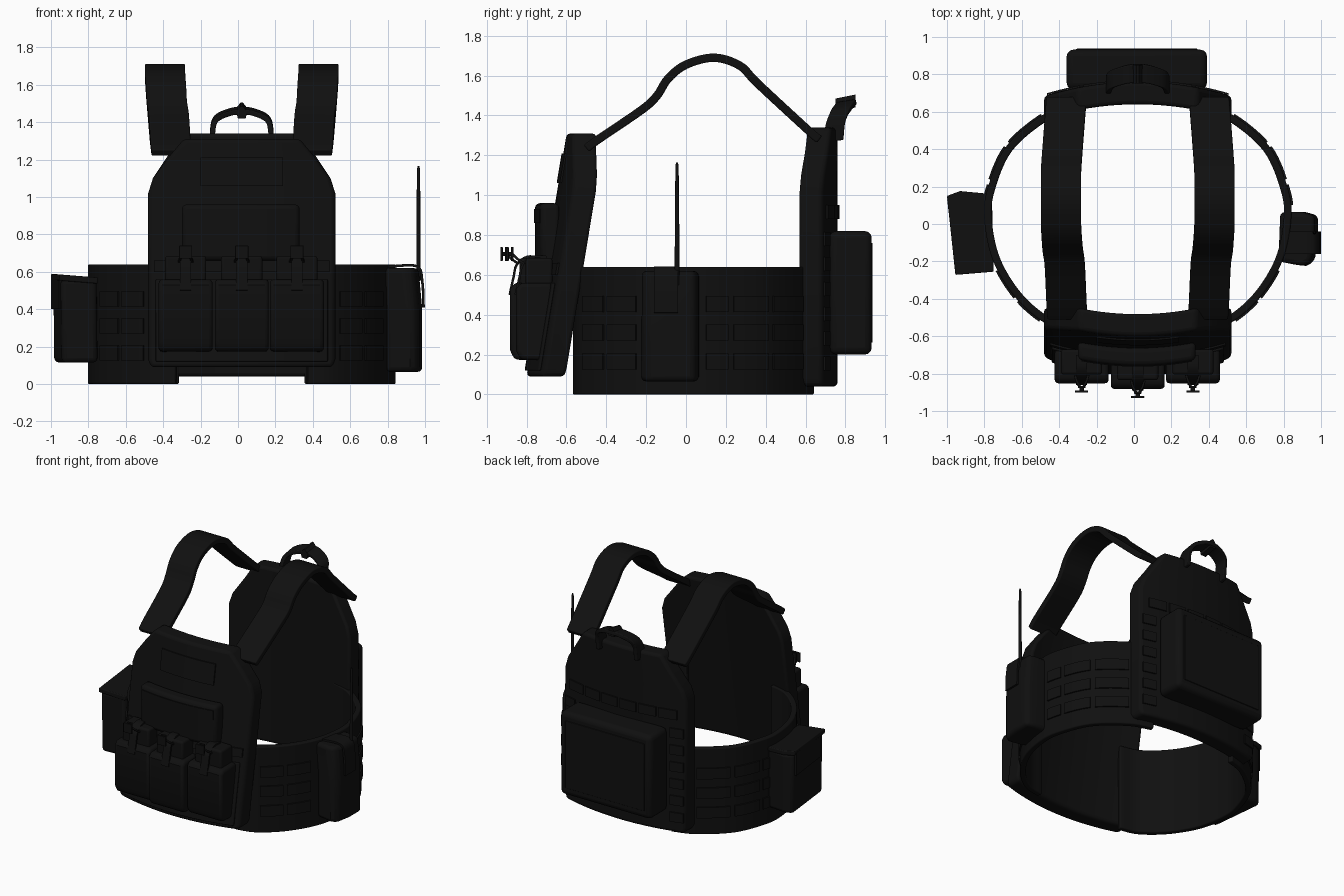
import bpy, bmesh, math
from mathutils import Vector as V

if "Cube" in bpy.data.objects:
    bpy.data.objects.remove(bpy.data.objects["Cube"])

CX = 0.02                                   # symmetry axis of the vest
black = bpy.data.materials.new("black fabric")
black.diffuse_color = (0.005, 0.005, 0.005, 1)
black.use_nodes = True
black.node_tree.nodes["Principled BSDF"].inputs["Base Color"].default_value = black.diffuse_color


def loft(name, rings, bevel=0.0, angle=35):
    """Skin equal-sized rings of points, cap both ends, round the edges."""
    bm = bmesh.new()
    vs = [[bm.verts.new(p) for p in r] for r in rings]
    n = len(vs[0])
    for a, b in zip(vs, vs[1:]):
        for i in range(n):
            bm.faces.new((a[i], a[(i + 1) % n], b[(i + 1) % n], b[i]))
    bm.faces.new(vs[0])
    bm.faces.new(vs[-1])
    bmesh.ops.recalc_face_normals(bm, faces=bm.faces)
    me = bpy.data.meshes.new(name)
    bm.to_mesh(me)
    bm.free()
    me.materials.append(black)
    ob = bpy.data.objects.new(name, me)
    bpy.context.collection.objects.link(ob)
    if bevel:
        m = ob.modifiers.new("round", 'BEVEL')
        m.width, m.segments, m.limit_method = bevel, 3, 'ANGLE'
        m.angle_limit = math.radians(40)
    bpy.ops.object.select_all(action='DESELECT')
    ob.select_set(True)
    bpy.context.view_layer.objects.active = ob
    bpy.ops.object.shade_smooth_by_angle(angle=math.radians(angle))
    return ob


def box(name, x0, x1, y0, y1, z0, z1, bevel):
    q = [(x0, y0), (x1, y0), (x1, y1), (x0, y1)]
    return loft(name, [[(x, y, z) for x, y in q] for z in (z0, z1)], bevel)


def smooth_path(pts, n=6):
    """Catmull-Rom curve through the points."""
    p = [V(a) for a in pts]
    p = [2 * p[0] - p[1]] + p + [2 * p[-1] - p[-2]]
    out = []
    for a, b, c, d in zip(p, p[1:], p[2:], p[3:]):
        for k in range(n):
            t = k / n
            out.append(0.5 * (2 * b + (c - a) * t + (2 * a - 5 * b + 4 * c - d) * t * t
                              + (3 * b - a - 3 * c + d) * t ** 3))
    return out + [p[-2]]


def ribbon(name, path, across, width, thick, bevel=0.0):
    """Flat band along a path; across is the direction of its width."""
    w = V(across).normalized() * width / 2
    rings = []
    for i, p in enumerate(path):
        t = path[min(i + 1, len(path) - 1)] - path[max(i - 1, 0)]
        nrm = t.cross(w).normalized() * thick / 2
        rings.append([p - w - nrm, p + w - nrm, p + w + nrm, p - w + nrm])
    return loft(name, rings, bevel)


def sheet(name, rows, surf, thick, bevel=0.0, nx=14):
    """Curved slab: rows are (z, x0, x1), surf gives y, thick is signed along y."""
    rings = []
    for z, x0, x1 in rows:
        xs = [x0 + (x1 - x0) * i / nx for i in range(nx + 1)]
        rings.append([(x, surf(x, z), z) for x in xs]
                     + [(x, surf(x, z) + thick, z) for x in reversed(xs)])
    return loft(name, rings, bevel)


def front_y(x, z):
    return -0.80 + 0.165 * (z - 0.09) + 0.08 * ((x - CX) / 0.5) ** 2


def back_y(x, z):
    return 0.76 - 0.075 * ((x - CX) / 0.5) ** 2


def rows(profile):
    return [(z, CX - h, CX + h) for z, h in profile]


def mirrored(pts, s):
    return [(CX + s * (p[0]), *p[1:]) for p in pts]


# plate bags
sheet("front_panel", rows([(0.09, 0.485), (0.13, 0.5), (0.6, 0.5), (1.02, 0.5), (1.10, 0.475),
                           (1.22, 0.385), (1.31, 0.31)]), front_y, 0.12, 0.02)
sheet("back_panel", rows([(0.04, 0.485), (0.08, 0.5), (0.6, 0.5), (1.02, 0.5), (1.10, 0.475),
                          (1.22, 0.395), (1.34, 0.32)]), back_y, -0.12, 0.02)

# front panel details
sheet("chest_pouch", [(z, -0.30, 0.33) for z in (0.66, 0.96)],
      lambda x, z: front_y(x, 0.8) + 0.02, -0.095, 0.025)
sheet("chest_pouch_flap", [(z, -0.28, 0.31) for z in (0.86, 0.93)],
      lambda x, z: front_y(x, 0.8) - 0.07, -0.01)
sheet("name_patch", [(z, -0.20, 0.24) for z in (1.06, 1.21)], front_y, -0.009)
sheet("front_webbing", [(z, -0.45, 0.49) for z in (0.60, 0.66)], front_y, -0.01)
sheet("pouch_backing", [(z, -0.44, 0.48) for z in (0.12, 0.56)], front_y, -0.015, 0.006)

# magazine pouches with inserts and pull tabs
for i, (x, dy) in enumerate([(-0.28, 0.03), (0.02, 0.0), (0.315, 0.03)]):
    prof = [(-0.70, 0.17), (-0.86, 0.175), (-0.882, 0.22), (-0.882, 0.53), (-0.86, 0.56), (-0.70, 0.56)]
    loft(f"magazine_pouch_{i}", [[(x + s, y + dy, z) for y, z in prof] for s in (-0.144, 0.144)], 0.02)
    box(f"magazine_{i}", x - 0.11, x + 0.11, -0.835 + dy, -0.70 + dy, 0.5, 0.685, 0.015)
    strap = smooth_path([(x, -0.885 + dy, 0.50), (x, -0.865 + dy, 0.59), (x, -0.85 + dy, 0.65),
                         (x, -0.80 + dy, 0.69), (x, -0.73 + dy, 0.69)], 4)
    ribbon(f"retention_strap_{i}", strap, (1, 0, 0), 0.06, 0.012)
    for s in (-1, 1):
        cord = smooth_path([(x + s * 0.035, -0.84 + dy, 0.655), (x + s * 0.025, -0.875 + dy, 0.68),
                            (x + s * 0.01, -0.90 + dy, 0.705)], 4)
        ribbon(f"pull_cord_{i}", cord, (1, 0, 0), 0.012, 0.012)
    for y, w in ((-0.925, 0.035), (-0.902, 0.02)):
        box(f"pull_bar_{i}", x - w, x + w, y + dy - 0.006, y + dy + 0.006, 0.67, 0.74, 0.003)
    box(f"pull_link_{i}", x - 0.012, x + 0.012, -0.925 + dy, -0.895 + dy, 0.695, 0.715, 0.003)

# back pouch and back webbing
box("back_pouch", -0.36, 0.39, 0.72, 0.932, 0.20, 0.82, 0.035)
box("back_pouch_face", -0.31, 0.34, 0.90, 0.937, 0.26, 0.76, 0.004)
for k in range(6):
    x0 = -0.42 + k * 0.15
    sheet("back_top_webbing", [(z, x0, x0 + 0.13) for z in (0.88, 0.95)], back_y, 0.01, nx=3)
for s in (-1, 1):
    for k in range(6):
        z0 = 0.12 + k * 0.125
        a, b = sorted((CX + s * 0.39, CX + s * 0.485))
        sheet("back_side_webbing", [(z, a, b) for z in (z0, z0 + 0.07)], back_y, 0.01, nx=3)

# waist bands with webbing, shoulder straps
waist = [(0.35, -0.55, 0.32), (0.49, -0.51, 0.32), (0.64, -0.38, 0.32), (0.755, -0.19, 0.32),
         (0.80, 0.02, 0.32), (0.785, 0.18, 0.32), (0.69, 0.40, 0.32), (0.50, 0.565, 0.32), (0.34, 0.625, 0.32)]
shoulder = [(0.375, -0.50, 1.235), (0.38, -0.44, 1.28), (0.39, -0.22, 1.43), (0.40, -0.145, 1.50),
            (0.405, -0.09, 1.585), (0.41, 0.0, 1.655), (0.41, 0.14, 1.69), (0.41, 0.27, 1.65),
            (0.405, 0.36, 1.56), (0.385, 0.62, 1.32), (0.38, 0.67, 1.28)]
for s, side in ((-1, "left"), (1, "right")):
    path = smooth_path(mirrored(waist, s), 8)
    ribbon(f"{side}_waist_band", path, (0, 0, 1), 0.64, 0.04, 0.008)
    for a, b in ((9, 15), (16, 22), (36, 41), (42, 48), (49, 56)):
        for z in (0.165, 0.31, 0.455):
            strip = [V((CX + (p.x - CX) * 1.03, 0.03 + (p.y - 0.03) * 1.035, z)) for p in path[a:b + 1]]
            ribbon(f"{side}_waist_webbing", strip, (0, 0, 1), 0.08, 0.012)
    ribbon(f"{side}_shoulder_strap", smooth_path(mirrored(shoulder, s), 5), (1, 0, 0), 0.215, 0.042, 0.01)

# carry handle
arch = [(-0.155, 0.74, 1.27), (-0.155, 0.75, 1.36), (-0.135, 0.775, 1.42), (-0.06, 0.80, 1.455),
        (0, 0.805, 1.46), (0.06, 0.80, 1.455), (0.135, 0.775, 1.42), (0.155, 0.75, 1.36), (0.155, 0.74, 1.27)]
path = smooth_path(mirrored(arch, 1), 5)
ribbon("carry_handle", path, (0, 0.95, 0.15), 0.10, 0.028, 0.006)
loft("handle_fold", [[(CX + a * 0.03, 0.80 + b * 0.05, z + b * 0.01) for a, b in ((-w, -1), (w, -1), (w, 1), (-w, 1))]
                     for w, z in ((0.7, 1.43), (1, 1.465), (0.2, 1.495))])

# left side pouch with sloping flap
outline = [(-0.75, -0.25), (-0.94, -0.265), (-0.985, 0.145), (-0.92, 0.17), (-0.77, 0.155)]
loft("left_side_pouch", [[(x + dx, y, z) for x, y in outline]
                         for z, dx in ((0.115, 0.0), (0.56, -0.005))], 0.025)
lid = [(-0.75, -0.255), (-0.955, -0.272), (-1.0, 0.15), (-0.93, 0.176), (-0.76, 0.16)]
loft("left_pouch_flap", [[(x, y, z - 0.08 * (x + 0.98)) for x, y in lid] for z in (0.555, 0.588)], 0.006)
loft("left_flap_lip", [[(x, y, z) for x, y in ((-0.945, -0.22), (-0.957, -0.22), (-0.999, 0.13), (-0.985, 0.13))]
                       for z in (0.40, 0.57)])

# right radio pouch, strap and antenna
outline = [(0.79, -0.20), (0.92, -0.225), (0.965, -0.20), (0.985, -0.08), (0.985, 0.045), (0.92, 0.063), (0.80, 0.065)]
loft("radio_pouch", [[(x - dx, y, z) for x, y in outline]
                     for z, dx in ((0.065, 0.0), (0.4, 0.0), (0.62, 0.02))], 0.025)
ribbon("radio_strap", smooth_path([(0.80, -0.10, 0.628), (0.955, -0.10, 0.63), (0.985, -0.10, 0.55),
                                   (0.992, -0.10, 0.41)], 5), (0, 1, 0), 0.12, 0.014)
loft("antenna", [[(0.965 + r * math.cos(k * math.pi / 4), -0.045 + r * math.sin(k * math.pi / 4), z) for k in range(8)]
                 for z, r in ((0.55, 0.012), (0.9, 0.011), (1.15, 0.008), (1.165, 0.004))], angle=50)
